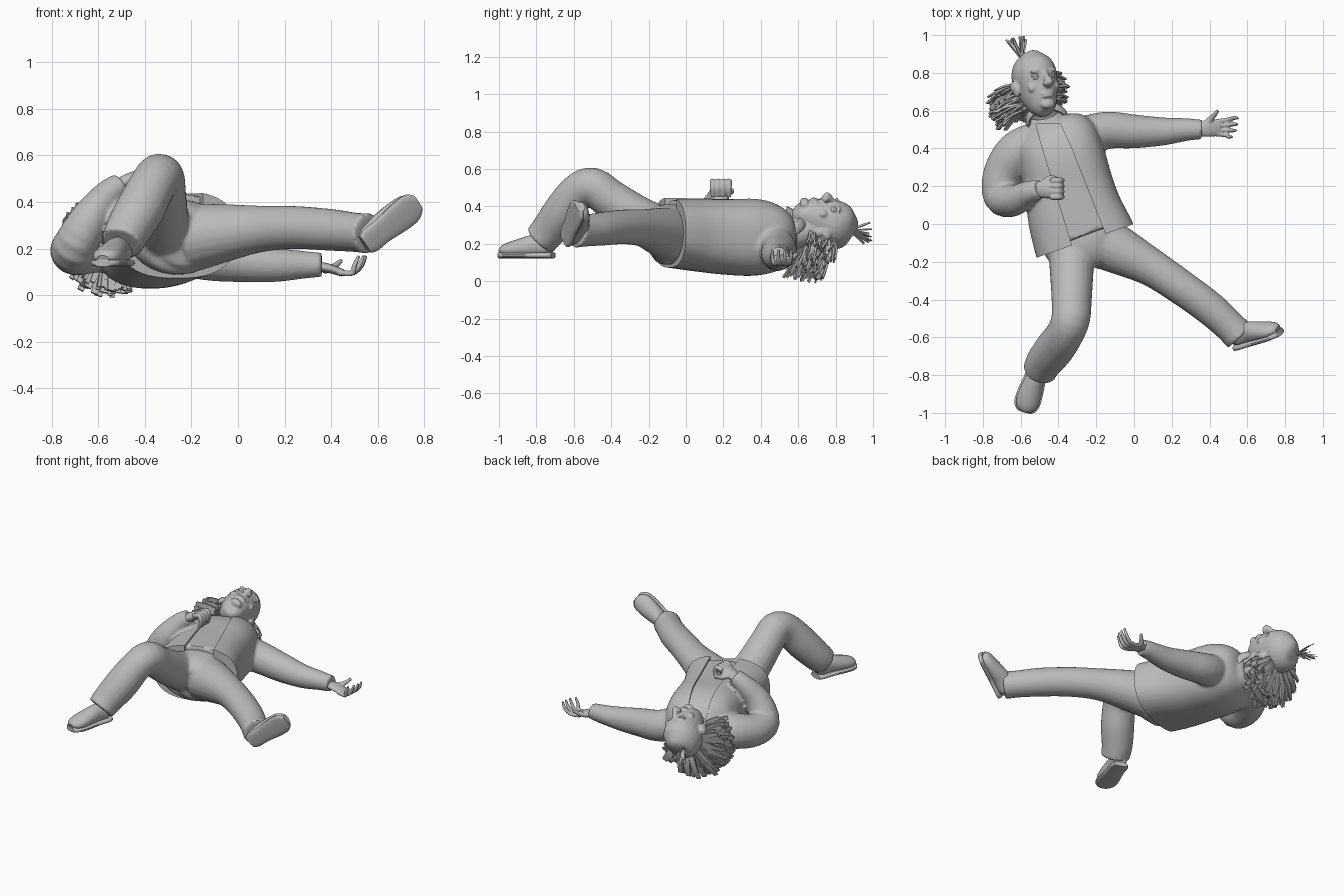
import bpy, bmesh, math, random
from mathutils import Vector, Matrix

random.seed(4)
cube = bpy.data.objects.get("Cube")
if cube:
    bpy.data.objects.remove(cube, do_unlink=True)

grey = bpy.data.materials.new("plain grey")
grey.use_nodes = True
tone = (0.5, 0.5, 0.5, 1)
grey.diffuse_color = tone
grey.node_tree.nodes["Principled BSDF"].inputs["Base Color"].default_value = tone
WORLD = Matrix.Identity(4)
UP, SIDE = Vector((0, 0, 1)), Vector((0, 1, 0))


def frame(origin, forward, up):
    """Local frame: y runs forward, z runs up."""
    y = Vector(forward).normalized()
    z = Vector(up)
    z = (z - y * z.dot(y)).normalized()
    m = Matrix((y.cross(z), y, z)).transposed().to_4x4()
    m.translation = origin
    return m


def spline(stations, steps):
    """Smooth the stations (x, y, z, half width, half depth)."""
    rows = [Vector(s if len(s) == 5 else (*s, s[-1])) for s in stations]
    ext = [rows[0] * 2 - rows[1]] + rows + [rows[-1] * 2 - rows[-2]]
    out = []
    for a, b, c, d in zip(ext, ext[1:], ext[2:], ext[3:]):
        for i in range(steps):
            t = i / steps
            out.append(b + (c - a) * (t / 2) + (a * 2 - b * 5 + c * 4 - d) * (t * t / 2)
                       + (b * 3 - a - c * 3 + d) * (t ** 3 / 2))
    return out + [rows[-1]]


def loft(bm, stations, m=WORLD, ref=UP, sides=20, steps=4, power=1):
    """Sweep an elliptical section through the stations; a lower power is boxier."""
    path = spline(stations, steps)
    centres = [Vector(p[:3]) for p in path]
    angles = [math.tau * (k + 0.5) / sides for k in range(sides)]
    section = [[math.copysign(abs(f(a)) ** power, f(a)) for f in (math.cos, math.sin)] for a in angles]
    rings = []
    for i, p in enumerate(path):
        tangent = (centres[min(i + 1, len(path) - 1)] - centres[max(i - 1, 0)]).normalized()
        u = ref.cross(tangent).normalized()
        v = tangent.cross(u)
        rings.append([bm.verts.new(m @ (centres[i] + u * p[3] * c + v * p[4] * s)) for c, s in section])
    for r, s in zip(rings, rings[1:]):
        for k in range(sides):
            n = (k + 1) % sides
            bm.faces.new((r[k], r[n], s[n], s[k]))
    bm.faces.new(rings[0][::-1])
    bm.faces.new(rings[-1])


def blob(bm, m, centre, size):
    local = m @ Matrix.Translation(centre) @ Matrix.Diagonal((*size, 1))
    bmesh.ops.create_uvsphere(bm, u_segments=20, v_segments=12, radius=1, matrix=local)


def finish(name, bm, voxel=0, relax=0, cutters=(), angle=40):
    bmesh.ops.recalc_face_normals(bm, faces=bm.faces)
    mesh = bpy.data.meshes.new(name)
    bm.to_mesh(mesh)
    bm.free()
    ob = bpy.data.objects.new(name, mesh)
    bpy.context.collection.objects.link(ob)
    if voxel:
        mod = ob.modifiers.new("merge", "REMESH")
        mod.mode, mod.voxel_size = "VOXEL", voxel
        mod = ob.modifiers.new("relax", "SMOOTH")
        mod.factor, mod.iterations = 0.5, relax
    for cutter in cutters:
        mod = ob.modifiers.new("cut", "BOOLEAN")
        mod.operation, mod.object, mod.solver = "DIFFERENCE", cutter, "EXACT"
    if ob.modifiers:
        bpy.context.view_layer.update()
        baked = ob.evaluated_get(bpy.context.evaluated_depsgraph_get())
        ob.data = bpy.data.meshes.new_from_object(baked)
        ob.modifiers.clear()
    ob.data.materials.clear()
    ob.data.materials.append(grey)
    bpy.ops.object.select_all(action="DESELECT")
    bpy.context.view_layer.objects.active = ob
    ob.select_set(True)
    bpy.ops.object.shade_smooth_by_angle(angle=math.radians(angle))
    return ob


def prism(name, outline, low, high):
    """Hidden cutter with an upright outline."""
    bm = bmesh.new()
    base = bm.faces.new([bm.verts.new((x, y, low)) for x, y in outline])
    top = bmesh.ops.extrude_face_region(bm, geom=[base])["geom"]
    bmesh.ops.translate(bm, vec=(0, 0, high - low), verts=[g for g in top if isinstance(g, bmesh.types.BMVert)])
    ob = finish(name, bm)
    ob.hide_render = True
    ob.hide_set(True)
    return ob


# Jacket: torso and both sleeves, cut straight at the hem and open in front
torso = [(-.23, -.17, .262, .275, .185), (-.26, -.09, .26, .272, .187), (-.31, .05, .25, .255, .196),
         (-.345, .2, .24, .235, .204), (-.385, .36, .235, .228, .207), (-.42, .47, .225, .21, .178),
         (-.45, .54, .22, .13, .12), (-.46, .58, .22, .08, .08)]
bm = bmesh.new()
loft(bm, torso, sides=40, power=.78)
loft(bm, [(-.3, .45, .21, .11), (-.15, .495, .165, .1), (0, .49, .145, .09), (.15, .49, .13, .075),
          (.28, .5, .13, .06), (.36, .5, .13, .052)])
loft(bm, [(-.5, .43, .22, .12), (-.62, .375, .21, .115), (-.695, .26, .19, .105), (-.7, .145, .21, .098),
          (-.635, .125, .33, .084), (-.56, .165, .43, .064), (-.5, .185, .48, .05)])
hem = prism("hem_cutter", [(-.85, -.294), (.3, .104), (.3, -.5), (-.85, -.5)], -.2, .8)
opening = prism("opening_cutter", [(-.52, .53), (-.49, .42), (-.32, -.14), (-.31, -.3), (-.08, -.3),
                                   (-.14, -.08), (-.33, .4), (-.39, .53)], .27, .8)
finish("jacket", bm, .01, 4, (hem, opening))

# Shirt showing in the opening, a little shorter than the jacket
bm = bmesh.new()
lining = [(-.265, -.072, .258, .272, .188)] + torso[2:]
loft(bm, [(x, y, z, a - .014, b - .012) for x, y, z, a, b in lining], sides=40, power=.78)
finish("shirt", bm, .012, 3)

# Collar ring round the neck
bm = bmesh.new()
tilt = frame((-.462, .555, .27), (.1, -.55, .75), (-.1, .8, .6))
turns = [math.tau * i / 24 for i in range(26)]
loft(bm, [(.1 * math.cos(t), 0, .085 * math.sin(t), .014, .03) for t in turns], tilt, SIDE, 10, 1)
finish("collar", bm)

# Trousers: pelvis, raised leg and stretched leg
bm = bmesh.new()
loft(bm, [(-.29, 0, .25, .22, .15), (-.26, -.09, .25, .225, .162), (-.23, -.16, .24, .18, .15),
          (-.22, -.2, .23, .11, .11)], sides=28)
loft(bm, [(-.33, -.08, .25, .13), (-.33, -.24, .33, .117), (-.33, -.4, .435, .107), (-.335, -.5, .505, .103),
          (-.365, -.58, .475, .1), (-.42, -.66, .37, .105), (-.475, -.73, .275, .097), (-.5, -.78, .22, .09)])
loft(bm, [(-.18, -.09, .25, .145), (-.04, -.16, .27, .122), (.1, -.235, .285, .1), (.25, -.335, .29, .093),
          (.4, -.445, .28, .09), (.5, -.535, .27, .085), (.56, -.595, .265, .087)])
finish("trousers", bm, .01, 4)

# Shoes
upper = [(0, 0, .045, .036, .035), (0, .03, .06, .05, .056), (0, .1, .062, .05, .06),
         (0, .18, .05, .06, .05), (0, .24, .04, .062, .041), (0, .275, .034, .05, .032), (0, .295, .026, .028, .018)]
feet = {"right": frame((-.49, -.71, .128), (-.085, -.265, 0), UP),
        "left": frame((.55, -.655, .215), (.75, .24, .6), (-.4, .85, .2))}
for which, place in feet.items():
    bm = bmesh.new()
    loft(bm, upper, place)
    finish(which + "_shoe", bm)
    bm = bmesh.new()
    loft(bm, [(x, y * 1.02, .01, a + .008, .016) for x, y, z, a, b in upper], place, power=.7)
    finish(which + "_sole", bm)

# Open hand with spread fingers
bm = bmesh.new()
loft(bm, [(.33, .5, .125, .022, .034), (.39, .505, .115, .02, .044), (.45, .51, .095, .016, .044)], ref=SIDE)
for i in range(4):
    base, tip = .478 + .021 * i, .462 + .033 * i
    reach = (.52, .54, .548, .55)[i]
    loft(bm, [(.43, base, .098, .014), (.49, (base + tip) / 2, .094, .012),
              (reach - .02, tip, .125, .011), (reach, tip, .17, .007)], ref=SIDE, sides=10)
loft(bm, [(.37, .52, .11, .02), (.41, .56, .12, .016), (.445, .6, .15, .009)], sides=10)
finish("left_hand", bm, .005, 2)

# Half closed hand over the belly
bm = bmesh.new()
loft(bm, [(-.53, .18, .46, .03, .04), (-.46, .185, .5, .028, .05), (-.42, .187, .515, .02, .05)], ref=SIDE)
for i in range(4):
    y = .143 + .029 * i
    loft(bm, [(-.44, y, .52, .016), (-.4, y, .533, .016), (-.382, y, .5, .015), (-.395, y, .45, .011)],
         ref=SIDE, sides=10)
loft(bm, [(-.48, .22, .49, .018), (-.44, .243, .48, .016), (-.4, .235, .47, .01)], sides=10)
finish("right_hand", bm, .005, 2)

# Head with neck, brow, nose, lips and ears
head = frame((-.52, .74, .31), (.42, .25, .88), (-.2, .97, -.2))
bm = bmesh.new()
loft(bm, [(0, .06, -.165, .035, .035), (0, .048, -.145, .062, .065), (0, .03, -.1, .084, .1),
          (0, .01, -.03, .104, .123), (0, 0, .05, .117, .135), (0, -.01, .11, .1, .12),
          (0, -.015, .15, .065, .08), (0, -.02, .166, .02, .03)], head, SIDE, 28)
loft(bm, [(-.455, .52, .22, .08), (-.475, .6, .255, .078), (-.5, .69, .285, .082)])
loft(bm, [(0, .125, .04, .014), (0, .14, .005, .016), (0, .155, -.025, .022), (0, .13, -.045, .014)],
     head, SIDE, 12)
blob(bm, head, (0, .16, -.028), (.02, .021, .019))
for z, width in ((-.078, .04), (-.094, .034)):
    blob(bm, head, (0, .115, z), (width, .018, .009))
blob(bm, head, (0, .095, -.135), (.04, .026, .026))
for s in (-1, 1):
    blob(bm, head, (s * .019, .147, -.032), (.013, .016, .012))
    blob(bm, head, (s * .045, .118, .043), (.034, .016, .011))
    blob(bm, head, (s * .06, .085, -.035), (.032, .022, .028))
    blob(bm, head, (s * .118, -.01, -.015), (.014, .028, .045))
    blob(bm, head, (s * .128, -.02, -.002), (.012, .026, .03))
finish("head", bm, .006, 4)

# Eyes with heavy lids
bm = bmesh.new()
for s in (-1, 1):
    blob(bm, head, (s * .046, .104, .014), (.022, .022, .016))
    blob(bm, head, (s * .046, .105, .023), (.025, .023, .012))
finish("eyes", bm)


def strand(bm, root, direction, length, width, droop, ref):
    """Flat clump of hair with a blunt, drooping end."""
    d = Vector(direction).normalized()
    mid = root + d * length * .55
    end = root + d * length - UP * droop * length
    loft(bm, [(*root, width, width * .3), (*mid, width * 1.1, width * .35), (*end, width * .8, width * .25)],
         head, ref, 4, 2)


# Fringe of hair round the sides and back, longest at the back
bm = bmesh.new()
for i in range(150):
    turn = math.radians(random.uniform(0, 180))
    out = Vector((math.cos(turn), -math.sin(turn), 0))
    root = Vector((out.x * .095, out.y * .1 - .02, random.uniform(-.11, .04) - out.x * .02))
    sweep = out + Vector((0, random.uniform(-.4, 0), random.uniform(-.35, .2) - out.x * .15))
    strand(bm, root, sweep, random.uniform(.08, .11) - .115 * out.y, random.uniform(.017, .028), .12, UP)
finish("side_hair", bm, angle=25)

# Tuft on the crown
bm = bmesh.new()
for i in range(20):
    lean = Vector((random.uniform(-.5, .5), random.uniform(-.6, .4), 1))
    strand(bm, Vector((.035, -.03, .145)), lean, random.uniform(.11, .15), .009, .05, SIDE)
finish("crown_tuft", bm, angle=25)
